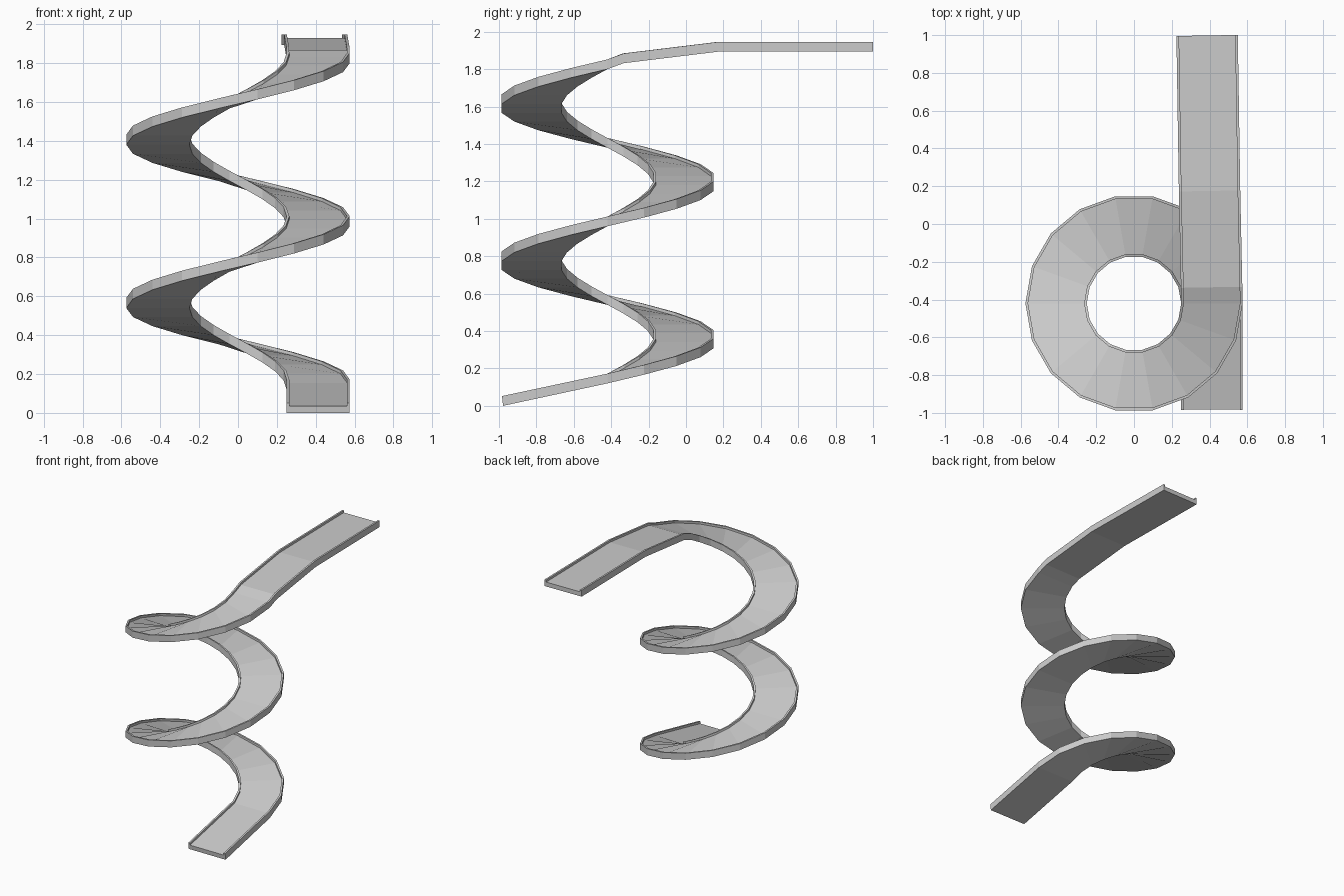
import bpy, bmesh, math
from mathutils import Vector

if "Cube" in bpy.data.objects:
    bpy.data.objects.remove(bpy.data.objects["Cube"])

CY, R, SEG, PITCH, Z0 = -0.42, 0.4125, 18, 0.84, 0.12
HALF, WALL, FLOOR, HEIGHT = 0.1625, 0.014, 0.035, 0.052

# U-shaped trough section: (sideways, up), positive side faces outward
profile = [(-HALF, 0), (HALF, 0), (HALF, HEIGHT), (HALF - WALL, HEIGHT),
           (HALF - WALL, FLOOR), (-HALF + WALL, FLOOR),
           (-HALF + WALL, HEIGHT), (-HALF, HEIGHT)]

# Stations: centre point, outward heading angle, backward lean of the section
stations = [(Vector((R, -0.978, 0.0)), 0.0, 0.006)]
for i in range(2 * SEG + 1):
    a = math.tau * i / SEG
    stations.append((Vector((R * math.cos(a), CY + R * math.sin(a),
                             Z0 + PITCH * i / SEG)), a, 0.0))
tilt = math.radians(1)
stations += [(Vector((0.411, -0.335, 1.832)), tilt, 0.0),
             (Vector((0.400, 0.175, 1.894)), tilt, 0.0),
             (Vector((0.387, 0.998, 1.894)), tilt, 0.0)]

# Sweep the section through the stations
bm = bmesh.new()
rings = []
for p, a, lean in stations:
    out = Vector((math.cos(a), math.sin(a), 0))
    fwd = Vector((-math.sin(a), math.cos(a), 0))
    rings.append([bm.verts.new(p + out * s + Vector((0, 0, u)) - fwd * lean * u / HEIGHT)
                  for s, u in profile])
n = len(profile)
for r0, r1 in zip(rings, rings[1:]):
    for k in range(n):
        j = (k + 1) % n
        bm.faces.new((r0[k], r0[j], r1[j], r1[k]))

# End caps
bm.faces.new(rings[0])
bm.faces.new(rings[-1])
bmesh.ops.recalc_face_normals(bm, faces=bm.faces)

mesh = bpy.data.meshes.new("spiral_slide")
bm.to_mesh(mesh)
bm.free()
bpy.context.collection.objects.link(bpy.data.objects.new("spiral_slide", mesh))
